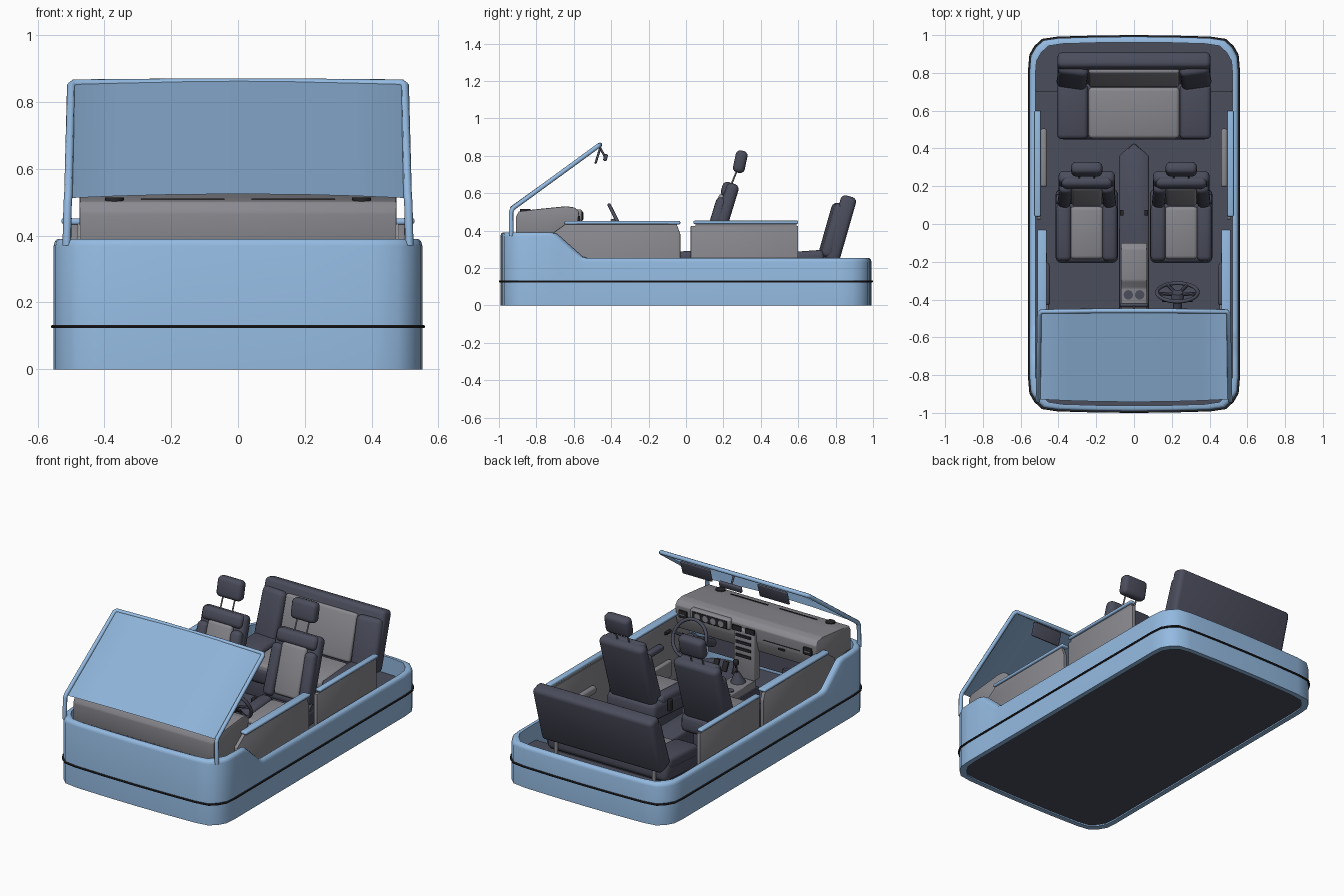
import bpy, bmesh, math
from mathutils import Vector, Matrix

if "Cube" in bpy.data.objects:
    bpy.data.objects.remove(bpy.data.objects["Cube"])

def material(name, c):
    m = bpy.data.materials.new(name)
    m.diffuse_color = (*c, 1)
    m.use_nodes = True
    m.node_tree.nodes["Principled BSDF"].inputs["Base Color"].default_value = m.diffuse_color
    return m

BLUE = material("body_blue", (.295, .49, .75))
GREY = material("trim_grey", (.25, .25, .275))
DARK = material("dark_upholstery", (.07, .074, .107))
BLACK = material("black_plastic", (.02, .02, .024))

def finish(name, bm, mat, bevel=0, seg=3):
    bmesh.ops.recalc_face_normals(bm, faces=bm.faces)
    if bevel:
        bmesh.ops.bevel(bm, geom=bm.edges[:], offset=bevel, segments=seg, profile=.5,
                        affect='EDGES', clamp_overlap=True)
    me = bpy.data.meshes.new(name)
    bm.to_mesh(me)
    bm.free()
    me.materials.append(mat)
    ob = bpy.data.objects.new(name, me)
    bpy.context.collection.objects.link(ob)
    bpy.ops.object.select_all(action='DESELECT')
    ob.select_set(True)
    bpy.context.view_layer.objects.active = ob
    bpy.ops.object.shade_smooth_by_angle(angle=math.radians(40))
    return ob

def box(name, loc, size, mat, bevel=0, tilt=0, turn=0):
    bm = bmesh.new()
    bmesh.ops.create_cube(bm, size=1, matrix=Matrix.Diagonal((*size, 1)))
    ob = finish(name, bm, mat, bevel)
    ob.location = loc
    ob.rotation_euler = (math.radians(tilt), 0, math.radians(turn))
    return ob

def cyl(name, a, b, r, mat, r2=None, n=16):
    a, b = Vector(a), Vector(b)
    bm = bmesh.new()
    bmesh.ops.create_cone(bm, cap_ends=True, segments=n, radius1=r,
                          radius2=r if r2 is None else r2, depth=(b - a).length)
    ob = finish(name, bm, mat)
    ob.location = (a + b) / 2
    ob.rotation_euler = (b - a).to_track_quat('Z', 'Y').to_euler()
    return ob

def slab(name, pts, vec, mat, bevel=0):
    # flat outline pushed along a vector
    bm = bmesh.new()
    f = bm.faces.new([bm.verts.new(p) for p in pts])
    r = bmesh.ops.extrude_face_region(bm, geom=[f])
    bmesh.ops.translate(bm, vec=vec, verts=[v for v in r['geom'] if isinstance(v, bmesh.types.BMVert)])
    return finish(name, bm, mat, bevel, 2)

def prism(name, pts, x0, x1, mat, bevel=0):
    # side profile of (y, z) points stretched across x
    return slab(name, [(x0, y, z) for y, z in pts], (x1 - x0, 0, 0), mat, bevel)

def tube(name, pts, r, mat, closed=False):
    cu = bpy.data.curves.new(name, 'CURVE')
    cu.dimensions = '3D'
    cu.bevel_depth, cu.bevel_resolution, cu.use_fill_caps = r, 2, True
    s = cu.splines.new('POLY')
    s.points.add(len(pts) - 1)
    for p, co in zip(s.points, pts):
        p.co = (*co, 1)
    s.use_cyclic_u = closed
    cu.materials.append(mat)
    ob = bpy.data.objects.new(name, cu)
    bpy.context.collection.objects.link(ob)
    bpy.ops.object.select_all(action='DESELECT')
    ob.select_set(True)
    bpy.context.view_layer.objects.active = ob
    bpy.ops.object.convert(target='MESH')
    bpy.ops.object.shade_smooth_by_angle(angle=math.radians(50))

# plan outline of the tub
Q = [(.2, .99), (.4, .984), (.48, .972), (.52, .935), (.546, .89), (.552, .82)]
half = [(x, -y) for x, y in Q] + [(.552, y) for y in (-.74, -.71, -.67, -.6, -.57, -.54)] + Q[::-1]
outline = [(0, -.992)] + half + [(0, .992)] + [(-x, y) for x, y in half[::-1]]

def grow(p, d):
    return p[0] * (1 + d / .55), p[1] * (1 + d / .99)

def height(y):
    t = min(1, max(0, (y + .72) / .16))
    return .39 - .138 * t

def band(name, profile, mat):
    # closed wall section swept round the outline; profile(y) gives (offset, z)
    bm = bmesh.new()
    rings = [[bm.verts.new((*grow(p, d), z)) for d, z in profile(p[1])] for p in outline]
    for i, a in enumerate(rings):
        b = rings[(i + 1) % len(rings)]
        for j in range(len(a)):
            k = (j + 1) % len(a)
            bm.faces.new((a[j], b[j], b[k], a[k]))
    return finish(name, bm, mat)

def plate(name, d, z0, z1, mat):
    slab(name, [(*grow(p, d), z0) for p in outline], (0, 0, z1 - z0), mat)

# body tub, rub strip, underside, carpet
band("body_tub", lambda y: [(0, 0), (0, height(y) - .02), (-.004, height(y) - .006),
                            (-.012, height(y)), (-.03, height(y)), (-.03, 0)], BLUE)
band("rub_strip", lambda y: [(-.002, .123), (.006, .123), (.008, .128), (.006, .133), (-.002, .133)], BLACK)
plate("underside", -.02, .008, .02, DARK)
plate("carpet", -.025, .022, .04, DARK)
slab("rear_floor", [(*grow(p, -.028), .03) for p in outline if p[1] > .8] + [(-.52, .7, .03), (.52, .7, .03)],
     (0, 0, .12), DARK)
slab("floor_tunnel", [(-.08, -.6, .03), (.08, -.6, .03), (.08, .36, .03), (0, .43, .03), (-.08, .36, .03)],
     (0, 0, .11), DARK, .012)
box("firewall", (0, -.9, .23), (.94, .02, .27), DARK)
box("toe_board", (-.26, -.88, .08), (.44, .02, .1), DARK)

# windscreen frame and panel
L = [(.513, -.935, .37), (.51, -.935, .5), (.508, -.925, .52), (.5, -.475, .848), (.49, -.463, .856), (.2, -.46, .858)]
tube("windscreen_frame", L + [(-x, y, z) for x, y, z in L[::-1]], .0125, BLUE)
bm = bmesh.new()
rows = [[bm.verts.new((x * (1 - .02 * t), (-.928 - .014 * (1 - (x / .5) ** 2)) * (1 - t) - .466 * t,
                       (.513 + .012 * (1 - (x / .5) ** 2)) * (1 - t) + .866 * t - .008 * t * (x / .5) ** 2))
         for x in (-.5, -.35, -.2, 0, .2, .35, .5)] for t in (0, 1)]
for i in range(6):
    bm.faces.new((rows[0][i], rows[0][i + 1], rows[1][i + 1], rows[1][i]))
bmesh.ops.solidify(bm, geom=bm.faces[:], thickness=.006)
finish("windscreen_panel", bm, BLUE)

# dashboard
prism("dashboard", [(-.91, .36), (-.91, .47), (-.895, .502), (-.8, .514), (-.64, .53), (-.595, .523),
                    (-.572, .5), (-.58, .42), (-.6, .35), (-.7, .33)], -.475, .475, GREY, .006)
box("instrument_hood", (.23, -.58, .48), (.27, .05, .065), GREY, .012)
box("instrument_panel", (.23, -.556, .478), (.235, .008, .046), BLACK)
for i in range(4):
    cyl("gauge", (.15 + .053 * i, -.556, .478), (.15 + .053 * i, -.549, .478), .019, GREY)
box("centre_stack", (0, -.585, .33), (.14, .06, .3), GREY, .01)
for z in (.44, .4, .36, .32):
    box("stack_control", (0, -.553, z), (.1, .009, .016), BLACK)
for s in (1, -1):
    box("side_vent", (s * .42, -.573, .455), (.055, .015, .045), BLACK, .003)
    box("vent_grille", (s * .42, -.565, .455), (.035, .006, .006), GREY)
    box("centre_vent", (s * .045, -.553, .48), (.06, .009, .03), BLACK)
    box("defrost_slot", (s * .165, -.845, .5085), (.25, .008, .006), BLACK)
    cyl("dash_speaker", (s * .37, -.86, .502), (s * .37, -.86, .514), .028, BLACK)
box("glovebox_seam", (-.24, -.577, .44), (.25, .006, .003), BLACK)
box("glovebox_handle", (-.24, -.577, .415), (.04, .01, .01), BLACK)

# steering wheel and column
axis = Vector((0, .89, .45)).normalized()
up = Vector((0, -.45, .89)).normalized()
C = Vector((.23, -.362, .44))
def rim(a, r=.108):
    return C + r * (math.cos(a) * Vector((1, 0, 0)) + math.sin(a) * up)
tube("steering_rim", [rim(i * math.pi / 16) for i in range(32)], .01, DARK, True)
for a in (.1, math.pi - .1, -math.pi / 3, -2 * math.pi / 3):
    cyl("wheel_spoke", C - axis * .015, rim(a), .009, DARK, n=8)
cyl("wheel_hub", C - axis * .03, C, .036, DARK, .03)
cyl("steering_column", C - axis * .25, C - axis * .02, .024, DARK)
for s in (1, -1):
    cyl("column_stalk", C - axis * .05, C - axis * .05 + Vector((s * .08, 0, .015)), .005, BLACK, n=8)

# centre console with cup holders and gear lever
prism("centre_console", [(-.1, .1), (-.1, .2), (-.13, .225), (-.3, .215), (-.34, .185), (-.58, .185), (-.58, .1)],
      -.07, .07, GREY, .008)
for s in (1, -1):
    cyl("cup_holder", (s * .03, -.375, .18), (s * .03, -.375, .19), .025, DARK)
cyl("gear_boot", (0, -.5, .18), (0, -.49, .25), .045, DARK, .012)
cyl("gear_stick", (0, -.49, .24), (0, -.48, .3), .006, BLACK)
box("gear_knob", (0, -.48, .31), (.03, .03, .035), BLACK, .01)
for x in (.17, .24, .3):
    box("pedal", (x, -.72, .13), (.035, .012, .06), BLACK, .003, 25)

# sun visors and mirror
for s in (1, -1):
    box("sun_visor", (s * .26, -.472, .798), (.2, .012, .085), DARK, .005, -17)
box("mirror", (0, -.43, .79), (.15, .02, .038), DARK, .008, -15)
cyl("mirror_stem", (0, -.464, .852), (0, -.434, .795), .006, DARK)

# doors, side panels, sills and armrests
for s in (1, -1):
    prism("front_door_panel", [(-.72, .04), (-.72, .38), (-.645, .434), (-.05, .434), (-.03, .38), (-.03, .04)],
          s * .478, s * .5, GREY, .003)
    box("front_sill", (s * .487, -.34, .442), (.05, .62, .018), BLUE, .007)
    prism("rear_side_panel", [(.025, .04), (.025, .425), (.6, .425), (.6, .04)], s * .492, s * .514, GREY, .003)
    box("rear_sill", (s * .511, .32, .444), (.035, .56, .018), BLUE, .007)
    box("rear_sill_base", (s * .505, .32, .43), (.018, .54, .02), GREY)
    box("front_armrest", (s * .466, -.32, .3), (.045, .22, .035), DARK, .014)
    box("front_door_pocket", (s * .468, -.36, .14), (.03, .32, .1), GREY, .01)
    box("door_handle", (s * .472, -.5, .36), (.016, .05, .018), BLACK, .004)
    box("rear_armrest", (s * .478, .35, .28), (.035, .31, .045), GREY, .014)
    cyl("window_crank", (s * .48, -.2, .36), (s * .462, -.2, .36), .014, BLACK)
    box("crank_arm", (s * .464, -.18, .35), (.008, .055, .012), BLACK, .003, -20)

# front seats
for s in (1, -1):
    x = s * .25
    box("seat_base", (x, -.02, .1), (.24, .28, .13), DARK, .01)
    box("seat_cushion", (x, -.01, .21), (.33, .39, .11), DARK, .03, 4)
    box("seat_cushion_pad", (x, -.045, .235), (.175, .28, .085), GREY, .02, 4)
    box("seat_back", (x, .195, .455), (.3, .07, .41), DARK, .028, -17)
    box("seat_back_pad", (x, .16, .45), (.165, .05, .3), GREY, .018, -17)
    box("seat_back_crown", (x, .22, .62), (.27, .06, .08), DARK, .025, -17)
    for t in (1, -1):
        box("cushion_bolster", (x + t * .122, -.045, .252), (.08, .3, .07), DARK, .025, 4)
        box("back_bolster", (x + t * .115, .158, .43), (.07, .07, .3), DARK, .025, -17, t * 6)
        cyl("headrest_post", (x + t * .04, .24, .64), (x + t * .04, .28, .74), .0045, GREY, n=8)
    box("headrest", (x, .29, .768), (.165, .064, .12), DARK, .025, -12)
    box("belt_buckle", (s * .065, .06, .24), (.02, .03, .07), BLACK, .005)
    cyl("recline_knob", (x + s * .14, .13, .27), (x + s * .16, .13, .27), .025, DARK)

# rear bench
box("bench_base", (0, .62, .1), (.68, .26, .13), DARK, .01)
box("bench_cushion", (0, .61, .2), (.81, .32, .11), DARK, .03, 4)
box("bench_pad", (0, .59, .23), (.48, .27, .085), GREY, .018, 4)
box("bench_back", (0, .825, .41), (.81, .085, .36), DARK, .025, -16)
box("bench_back_pad", (0, .785, .405), (.48, .05, .28), GREY, .015, -16)
for s in (1, -1):
    box("bench_bolster", (s * .325, .595, .25), (.165, .29, .075), DARK, .025, 4)
    box("bench_back_bolster", (s * .325, .785, .4), (.16, .07, .3), DARK, .028, -16, s * 8)
    cyl("bench_leg", (s * .33, .78, .03), (s * .33, .78, .25), .012, GREY)
